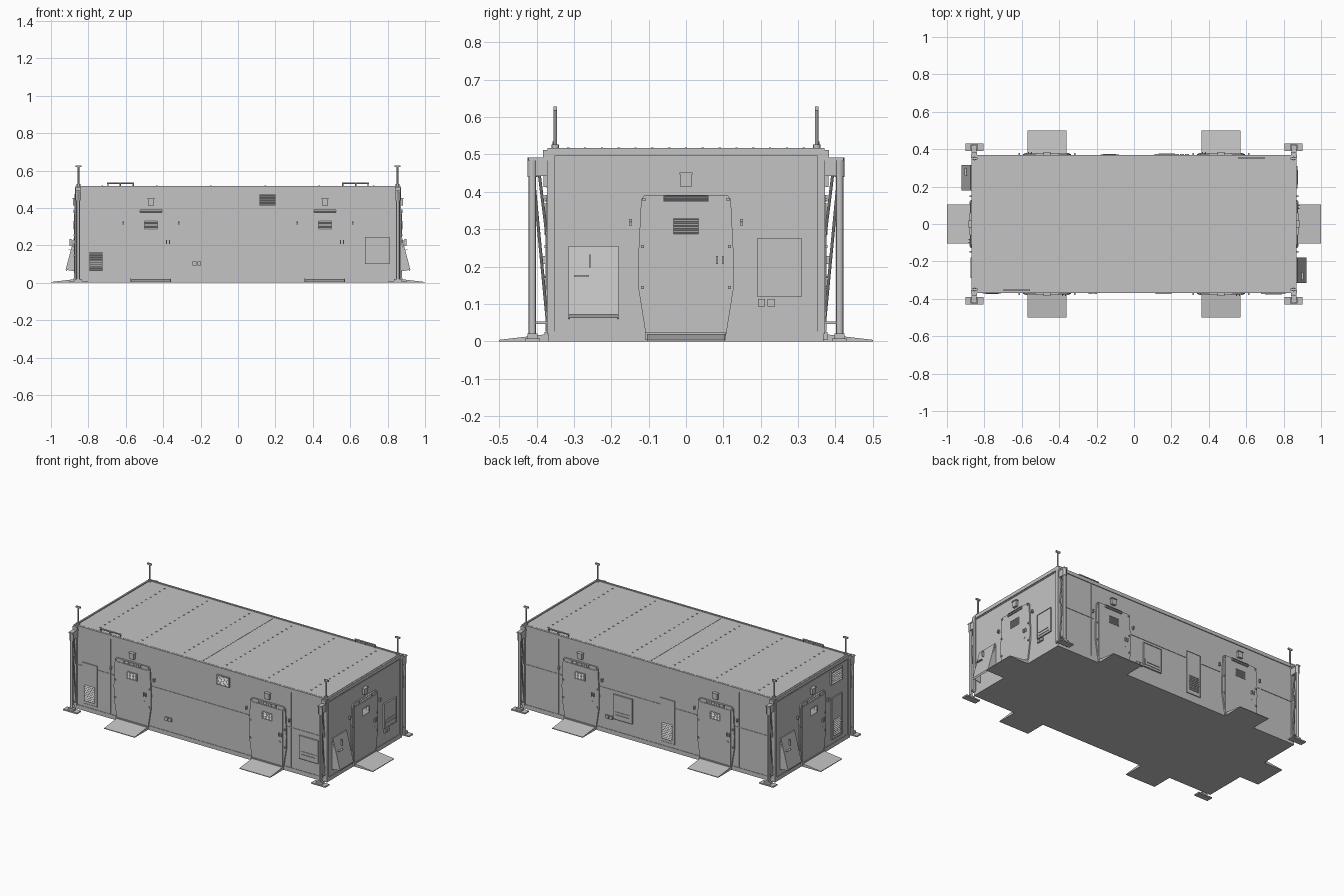
import bpy, bmesh, math
from mathutils import Matrix, Vector

cube = bpy.data.objects.get("Cube")
if cube:
    bpy.data.objects.remove(cube, do_unlink=True)


def make_material(name, rgb):
    mat = bpy.data.materials.new(name)
    mat.use_nodes = True
    mat.diffuse_color = (*rgb, 1)
    mat.node_tree.nodes["Principled BSDF"].inputs["Base Color"].default_value = (*rgb, 1)
    return mat


GREY = make_material("shelter grey", (0.55, 0.55, 0.55))
HX, HY, TOP = 0.865, 0.365, 0.518
I4 = Matrix.Identity(4)


def finish(bm, name, matrix=I4, smooth=False):
    bm.transform(matrix)
    bmesh.ops.recalc_face_normals(bm, faces=bm.faces)
    mesh = bpy.data.meshes.new(name)
    bm.to_mesh(mesh)
    bm.free()
    mesh.materials.append(GREY)
    obj = bpy.data.objects.new(name, mesh)
    bpy.context.collection.objects.link(obj)
    if smooth:
        bpy.ops.object.select_all(action="DESELECT")
        obj.select_set(True)
        bpy.context.view_layer.objects.active = obj
        bpy.ops.object.shade_smooth_by_angle()
    return obj


def add_box(bm, centre, size, tilt=0):
    m = Matrix.Translation(centre) @ Matrix.Rotation(tilt, 4, "X") @ Matrix.Diagonal((*size, 1))
    bmesh.ops.create_cube(bm, size=1, matrix=m)


def add_rod(bm, a, b, radius, sides=10):
    a, b = Vector(a), Vector(b)
    turn = (b - a).to_track_quat("Z", "Y").to_matrix().to_4x4()
    bmesh.ops.create_cone(bm, cap_ends=True, segments=sides, radius1=radius, radius2=radius,
                          depth=(b - a).length, matrix=Matrix.Translation((a + b) / 2) @ turn)


def boxes(name, items, matrix=I4):
    bm = bmesh.new()
    for item in items:
        add_box(bm, *item)
    return finish(bm, name, matrix)


def extrude_profile(name, points, direction, matrix=I4):
    bm = bmesh.new()
    face = bm.faces.new([bm.verts.new(p) for p in points])
    geom = bmesh.ops.extrude_face_region(bm, geom=[face])["geom"]
    moved = [v for v in geom if isinstance(v, bmesh.types.BMVert)]
    bmesh.ops.translate(bm, verts=moved, vec=direction)
    return finish(bm, name, matrix)


# Wall frames: local x runs along the wall, -y points out of it
def wall(degrees, distance):
    return Matrix.Rotation(math.radians(degrees), 4, "Z") @ Matrix.Translation((0, -distance, 0))


FRONT, BACK = wall(0, HY), wall(180, HY)
RIGHT, LEFT = wall(90, HX), wall(270, HX)


def plate(u0, u1, z0, z1, depth):
    return ((u0 + u1) / 2, -depth / 2, (z0 + z1) / 2), (u1 - u0, depth, z1 - z0)


def outline(u0, u1, z0, z1, depth, w=0.004):
    return [plate(u0, u1, z0, z0 + w, depth), plate(u0, u1, z1 - w, z1, depth),
            plate(u0, u0 + w, z0, z1, depth), plate(u1 - w, u1, z0, z1, depth)]


def slats(u0, u1, z0, z1, count, out):
    step = (z1 - z0) / count
    return [(((u0 + u1) / 2, -out, z0 + step * (i + 0.5)), (u1 - u0, step * 0.9, 0.002), 0.8)
            for i in range(count)]


# Door with tapered surround, grille, light, handle and ramp
def door(name, c, m):
    m = m @ Matrix.Translation((c, 0, 0))
    half = [(0.107, 0.015), (0.127, 0.14), (0.128, 0.22), (0.12, 0.38), (0.11, 0.392)]
    ring = half + [(-u, z) for u, z in reversed(half)]
    extrude_profile(name + "_surround", [(u, 0, z) for u, z in ring], (0, -0.008, 0), m)
    boxes(name + "_leaf", [plate(-0.108, 0.105, 0.026, 0.37, 0.011)], m)
    boxes(name + "_top_louvre", outline(-0.06, 0.06, 0.374, 0.391, 0.014, 0.002)
          + slats(-0.059, 0.059, 0.376, 0.389, 4, 0.009), m)
    boxes(name + "_grille", outline(-0.036, 0.036, 0.285, 0.331, 0.014, 0.002)
          + slats(-0.034, 0.034, 0.287, 0.329, 9, 0.012), m)
    boxes(name + "_lamp", [plate(-0.015, 0.015, 0.413, 0.45, 0.016),
                           plate(-0.018, 0.018, 0.447, 0.452, 0.02)], m)
    boxes(name + "_handles", [plate(0.08, 0.085, 0.207, 0.228, 0.02),
                              plate(0.096, 0.101, 0.207, 0.228, 0.02),
                              plate(0.082, 0.09, 0.17, 0.175, 0.014)], m)
    boxes(name + "_bolts", [plate(s * u - 0.004, s * u + 0.004, z, z + 0.008, 0.014)
                            for s in (-1, 1) for u, z in
                            ((0.117, 0.14), (0.117, 0.25), (0.112, 0.375), (0.148, 0.31), (0.148, 0.32))], m)
    boxes(name + "_threshold", [plate(-0.11, 0.106, 0.004, 0.025, 0.014)], m)
    extrude_profile(name + "_ramp", [(-0.105, 0, 0), (-0.105, 0, 0.02), (-0.105, -0.135, 0.004),
                                     (-0.105, -0.135, 0)], (0.21, 0, 0), m)


# Rectangular equipment hatch with recessed lower flap
def hatch(name, u0, u1, z0, z1, m):
    boxes(name, [plate(u0, u1, z0, z1, 0.006)] + outline(u0, u1, z0, z1, 0.009, 0.003)
          + [plate(u0 + 0.01, u1 - 0.01, z0 + 0.015, z0 + 0.05, 0.009),
             plate(u0 + 0.02, u1 - 0.02, z0 + 0.03, z0 + 0.034, 0.013)], m)


# Tall access panel with vent in its lower part
def vent_panel(name, u0, u1, z0, z1, m):
    boxes(name, [plate(u0, u1, z0, z1, 0.004)] + outline(u0, u1, z0, z1, 0.006, 0.003)
          + slats(u0 + 0.015, u1 - 0.015, z0 + 0.02, z0 + 0.12, 9, 0.006), m)


def small_vent(name, u0, u1, z0, z1, m):
    boxes(name, outline(u0, u1, z0, z1, 0.01, 0.003) + slats(u0, u1, z0, z1, 7, 0.006), m)


# Awning hatch hinged at its top, with side cheeks
def awning(name, u0, u1, m):
    profile = [(-0.002, 0.255), (-0.008, 0.255), (-0.056, 0.072), (-0.052, 0.062), (-0.044, 0.072)]
    extrude_profile(name + "_flap", [(u0, d, z) for d, z in profile], (u1 - u0, 0, 0), m)
    for side, u in (("near", u0), ("far", u1 - 0.003)):
        extrude_profile(name + "_cheek_" + side,
                        [(u, 0, 0.25), (u, -0.05, 0.068), (u, 0, 0.06)], (0.003, 0, 0), m)
    boxes(name + "_catches", [((u0 + 0.035, -0.036, 0.176), (0.04, 0.012, 0.004)),
                              ((u0 + 0.057, -0.03, 0.215), (0.004, 0.012, 0.035))], m)


# Shelter body, floor skid and roof
boxes("body", [((0, 0, 0.264), (HX * 2, HY * 2, 0.496))])
boxes("floor_skid", [((0, 0, 0.013), (HX * 2 + 0.006, HY * 2 + 0.006, 0.026))])
boxes("roof_trim", [((0, s * HY, 0.507), (HX * 2 + 0.01, 0.01, 0.022)) for s in (-1, 1)]
      + [((s * HX, 0, 0.507), (0.01, HY * 2 + 0.01, 0.022)) for s in (-1, 1)])
boxes("roof_panel", [((0, 0, 0.512), (HX * 2 - 0.02, HY * 2 - 0.02, 0.008)),
                     ((0, 0, 0.516), (0.004, HY * 2 - 0.05, 0.003))])
boxes("roof_bolts", [((x * 0.29 + 0.145, y * 0.045, 0.517), (0.008, 0.006, 0.004))
                     for x in range(-3, 3) for y in range(-7, 8)])

# Wall seams
for side, m in (("front", FRONT), ("back", BACK)):
    boxes(side + "_seams", [plate(u - 0.002, u + 0.002, 0.026, 0.5, 0.003) for u in (-0.62, 0, 0.62)]
          + [plate(a, b, 0.273, 0.277, 0.003) for a, b in ((-0.34, 0.33), (-0.86, -0.6), (0.59, 0.86))], m)
for side, m in (("right", RIGHT), ("left", LEFT)):
    boxes(side + "_seams", [plate(-0.35, 0.35, 0.488, 0.491, 0.003)], m)

# Doors on every wall
for side, m in (("front", FRONT), ("back", BACK)):
    for label, c in (("a", -0.465), ("b", 0.465)):
        door(f"{side}_door_{label}", c, m)
for side, m in (("right", RIGHT), ("left", LEFT)):
    door(side + "_door", 0, m)
    awning(side + "_awning", -0.315, -0.18, m)

# Hatches, panels and vents
hatch("front_hatch", 0.68, 0.81, 0.1, 0.245, FRONT)
vent_panel("front_vent_panel", -0.81, -0.71, 0.045, 0.3, FRONT)
small_vent("front_small_vent", 0.115, 0.2, 0.412, 0.472, FRONT)
hatch("back_hatch", -0.24, -0.11, 0.1, 0.255, BACK)
vent_panel("back_vent_panel", 0.08, 0.18, 0.05, 0.32, BACK)
hatch("right_hatch", 0.19, 0.31, 0.12, 0.275, RIGHT)
vent_panel("left_vent_panel", 0.19, 0.29, 0.05, 0.31, LEFT)
small_vent("left_small_vent", 0.18, 0.29, 0.395, 0.475, LEFT)
for name, u, m in (("right", 0.215, RIGHT), ("front", -0.22, FRONT), ("back", -0.27, BACK)):
    boxes(name + "_sockets", [plate(u + o - 0.01, u + o + 0.01, 0.093, 0.113, 0.01)
                              for o in (-0.013, 0.013)], m)

# Roof edge rails
for name, m in (("front", FRONT), ("back", BACK)):
    bm = bmesh.new()
    ends = [(-0.7, 0.015), (-0.56, 0.015)]
    add_rod(bm, (-0.7, 0.012, 0.533), (-0.555, 0.012, 0.533), 0.004)
    for u in (-0.695, -0.63, -0.56):
        add_rod(bm, (u, 0.012, 0.51), (u, 0.012, 0.533), 0.004)
    finish(bm, name + "_roof_rail", m, True)

# Corner posts, levelling jacks and masts, mirrored to four corners
for xn, sx in (("left", 1), ("right", -1)):
    for yn, sy in (("back", 1), ("front", -1)):
        m = Matrix.Diagonal((sx, sy, 1, 1))
        tag = f"{yn}_{xn}_"
        boxes(tag + "corner_post", [((0.86, 0.362, 0.265), (0.024, 0.02, 0.49))], m)
        boxes(tag + "jack_bracket", [((0.855, 0.385, 0.465), (0.02, 0.05, 0.045)),
                                     ((0.855, 0.392, 0.488), (0.026, 0.06, 0.008)),
                                     ((0.855, 0.372, 0.502), (0.03, 0.02, 0.02)),
                                     ((0.855, 0.388, 0.05), (0.012, 0.05, 0.006))], m)
        boxes(tag + "jack_foot", [((0.853, 0.411, 0.004), (0.096, 0.04, 0.008)),
                                  ((0.853, 0.411, 0.014), (0.04, 0.026, 0.014))], m)
        bm = bmesh.new()
        add_rod(bm, (0.855, 0.411, 0.01), (0.855, 0.411, 0.47), 0.01, 12)
        add_rod(bm, (0.855, 0.411, 0.44), (0.855, 0.411, 0.492), 0.013, 12)
        add_rod(bm, (0.855, 0.408, 0.44), (0.855, 0.372, 0.06), 0.004)
        add_rod(bm, (0.855, 0.393, 0.45), (0.855, 0.372, 0.28), 0.004)
        finish(bm, tag + "jack", m, True)
        bm = bmesh.new()
        add_rod(bm, (0.853, 0.35, 0.51), (0.853, 0.35, 0.622), 0.0045, 12)
        add_rod(bm, (0.853, 0.35, 0.515), (0.853, 0.35, 0.527), 0.01, 12)
        add_box(bm, (0.853, 0.35, 0.623), (0.03, 0.009, 0.01))
        finish(bm, tag + "mast", m, True)
